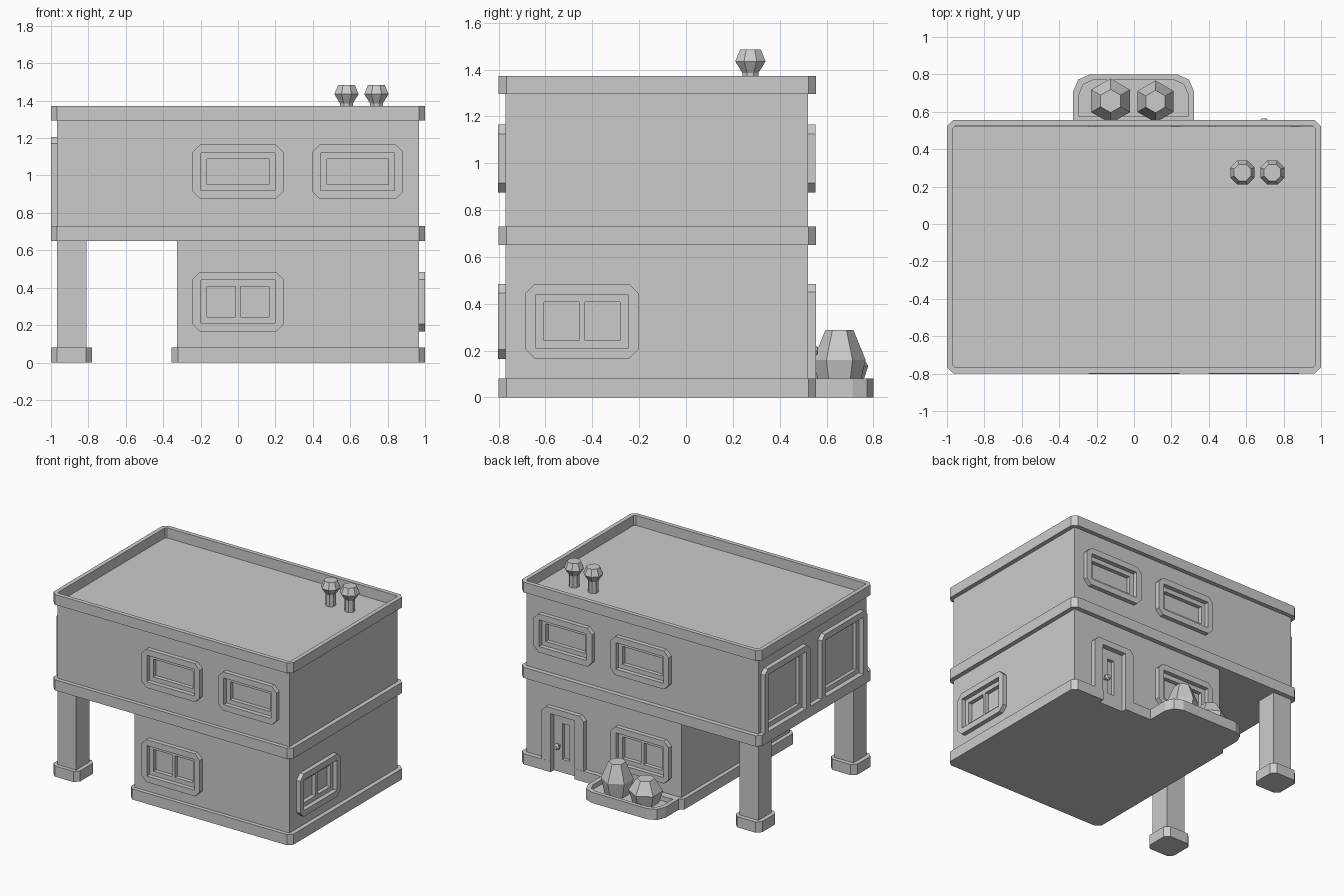
import bpy, bmesh
from math import pi
from mathutils import Matrix, Vector

if "Cube" in bpy.data.objects:
    bpy.data.objects.remove(bpy.data.objects["Cube"])

scene = bpy.context.scene.collection
cuts = bpy.data.collections.new("opening_cutters")
scene.children.link(cuts)


def rect(x0, y0, x1, y1, low=0.0, high=None):
    """Rectangle outline; low/high are corner chamfers at the y0 and y1 ends."""
    high = low if high is None else high
    pts = []
    for x, y, sx, sy, c, flip in ((x0, y0, 1, 1, low, 0), (x1, y0, -1, 1, low, 1),
                                  (x1, y1, -1, -1, high, 0), (x0, y1, 1, -1, high, 1)):
        if c:
            pair = [(x, y + sy * c), (x + sx * c, y)]
            pts += pair[::-1] if flip else pair
        else:
            pts.append((x, y))
    return pts


def slab(name, loops, a, b, mat=Matrix(), col=scene):
    """Extrude an outline (with optional hole outlines) from height a to b."""
    bm = bmesh.new()
    for pts in loops:
        vs = [bm.verts.new((p[0], p[1], a)) for p in pts]
        if len(loops) == 1:
            bm.faces.new(vs)
        else:
            for i, v in enumerate(vs):
                bm.edges.new((vs[i - 1], v))
    if len(loops) > 1:
        bmesh.ops.triangle_fill(bm, use_beauty=True, edges=bm.edges[:])
    r = bmesh.ops.extrude_face_region(bm, geom=bm.faces[:], use_keep_orig=True)
    bmesh.ops.translate(bm, vec=(0, 0, b - a),
                        verts=[g for g in r["geom"] if isinstance(g, bmesh.types.BMVert)])
    bmesh.ops.recalc_face_normals(bm, faces=bm.faces[:])
    return finish(name, bm, mat, col)


def lathe(name, profile, sides, mat, turn=0.0):
    """Low-poly stack of rings from (radius, height) pairs, capped both ends."""
    bm = bmesh.new()
    rings = []
    for r, z in profile:
        rings.append([bm.verts.new(Matrix.Rotation(turn + 2 * pi * i / sides, 3, 'Z') @ Vector((r, 0, z)))
                      for i in range(sides)])
    for lo, hi in zip(rings, rings[1:]):
        for i in range(sides):
            bm.faces.new((lo[i - 1], lo[i], hi[i], hi[i - 1]))
    bm.faces.new(rings[0][::-1])
    bm.faces.new(rings[-1])
    bmesh.ops.recalc_face_normals(bm, faces=bm.faces[:])
    return finish(name, bm, mat, scene)


def finish(name, bm, mat, col):
    me = bpy.data.meshes.new(name)
    bm.to_mesh(me)
    bm.free()
    ob = bpy.data.objects.new(name, me)
    ob.matrix_world = mat
    col.objects.link(ob)
    if col is cuts:
        ob.hide_render = True
        ob.hide_set(True)
    return ob


def wall(x, y, quarter):
    """Wall space: x along the wall, y up, z outward."""
    return (Matrix.Translation((x, y, 0)) @ Matrix.Rotation(quarter * pi / 2, 4, 'Z')
            @ Matrix.Rotation(pi / 2, 4, 'X'))


FRONT, RIGHT, BACK, LEFT = wall(0, -.77, 0), wall(.967, 0, 1), wall(0, .52, 2), wall(-.967, 0, 3)


def window(name, w, u0, v0, u1, v1, panes=1, m=.045, s=.033):
    """Chamfered frame, recessed sash and glass set into a cut opening."""
    hole = rect(u0 + m, v0 + m, u1 - m, v1 - m)
    slab(name + "_frame", [rect(u0, v0, u1, v1, .04), hole], -.03, .033, w)
    slab(name + "_cutter", [hole], -.03, .06, w, cuts)
    a, b = u0 + m + s, u1 - m - s
    bar = .026
    pw = (b - a - bar * (panes - 1)) / panes
    glass = [rect(a + i * (pw + bar), v0 + m + s, a + i * (pw + bar) + pw, v1 - m - s) for i in range(panes)]
    slab(name + "_sash", [hole] + glass, -.031, 0, w)


def doorway(name, w, u0, v0, u1, v1, m, leaf_hole, top=.045):
    """Portal frame open at the bottom with a recessed leaf."""
    a, b, t = u0 + m, u1 - m, v1 - top
    c = .035
    arch = [(u0, v0), (a, v0), (a, t), (b, t), (b, v0), (u1, v0),
            (u1, v1 - c), (u1 - c, v1), (u0 + c, v1), (u0, v1 - c)]
    slab(name + "_frame", [arch], -.03, .034, w)
    slab(name + "_cutter", [rect(a, v0 - .02, b, t)], -.03, .06, w, cuts)
    slab(name + "_leaf", [rect(a, v0, b, t), leaf_hole], -.031, -.005, w)


# storeys, bands and parapet
upper = slab("upper_storey", [rect(-.967, -.77, .967, .52)], .73, 1.297)
lower = slab("lower_storey", [rect(-.325, -.77, .967, .52)], .08, .65)
base = slab("base_band", [rect(-.355, -.8, 1, .555, .033)], 0, .08)
slab("floor_band", [rect(-1, -.8, 1, .555, .033)], .65, .73)
slab("parapet", [rect(-1, -.8, 1, .555, .033), rect(-.968, -.768, .968, .523, .012)], 1.295, 1.372)

# left pillars
for tag, y0, y1 in (("front", -.77, -.613), ("back", .363, .52)):
    slab(tag + "_pillar", [rect(-.967, y0, -.81, y1)], .08, .65)
    slab(tag + "_pillar_foot", [rect(-1, y0 - .03, -.78, y1 + .033, .033)], 0, .08)

# windows, front and back share positions
for tag, w, s in (("front", FRONT, 1), ("back", BACK, -1)):
    for i, c in enumerate((0, .64)):
        window(f"{tag}_upper_window_{i}", w, s * c - .243, .875, s * c + .243, 1.165)
    window(tag + "_lower_window", w, -.243, .165, .243, .485, 2)
window("right_window", RIGHT, -.685, .165, -.203, .485, 2)

# tall left windows
for i, u in enumerate((-.49, .19)):
    doorway(f"left_window_{i}", LEFT, u, .73, u + .54, 1.205, .045,
            rect(u + .078, .765, u + .462, 1.127))

# back door with slot and knob
doorway("door", BACK, -.815, 0, -.465, .485, .075, rect(-.67, .1, -.61, .37))
lathe("door_knob", [(.01, -.01), (.01, .012), (.024, .02), (.024, .032), (.014, .043)], 8,
      BACK @ Matrix.Translation((-.695, .2, 0)))

# cut the openings
for ob in (upper, lower, base):
    mod = ob.modifiers.new("openings", 'BOOLEAN')
    mod.operand_type = 'COLLECTION'
    mod.collection = cuts
    mod.solver = 'EXACT'


# planter with rounded outer corners
def bed(x0, y0, x1, y1, r):
    k = r * .3
    return [(x0, y0), (x1, y0), (x1, y1 - r), (x1 - k, y1 - k), (x1 - r, y1),
            (x0 + r, y1), (x0 + k, y1 - k), (x0, y1 - r)]


slab("planter_soil", [bed(-.325, .555, .32, .8, .09)], 0, .045)
slab("planter_rim", [bed(-.325, .555, .32, .8, .09), bed(-.293, .575, .288, .77, .075)], .045, .08)

# hexagonal bushes
lathe("tall_bush", [(.085, .045), (.112, .16), (.06, .287)], 6, Matrix.Translation((.115, .655, 0)), pi / 2)
lathe("short_bush", [(.09, .045), (.12, .135), (.062, .225)], 6, Matrix.Translation((-.125, .658, 0)), pi / 2)

# roof vents
for i, x in enumerate((.58, .74)):
    lathe(f"roof_vent_{i}", [(.037, 1.29), (.037, 1.385), (.07, 1.435), (.048, 1.485)], 8,
          Matrix.Translation((x, .275, 0)), pi / 8)
